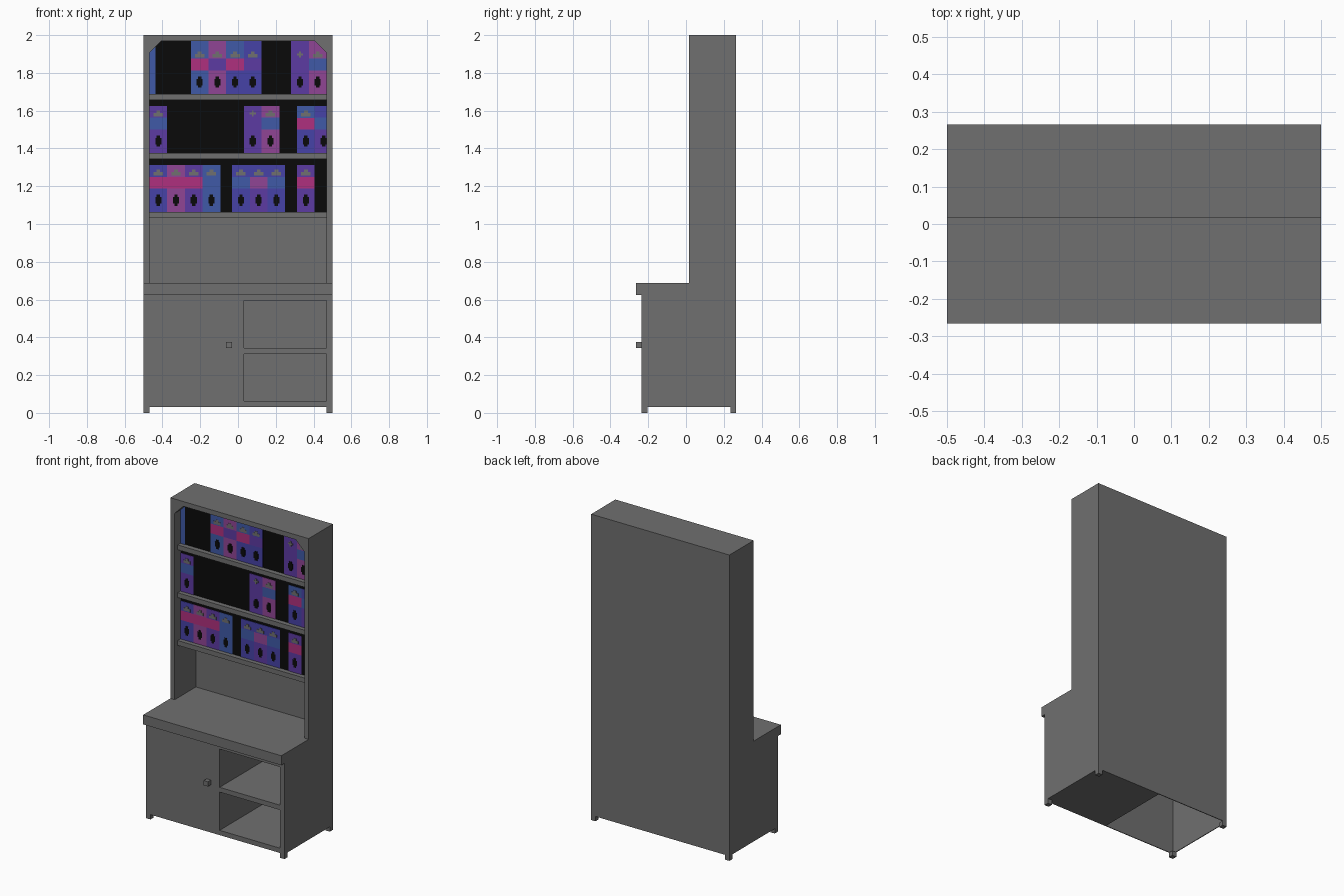
import bpy, bmesh

if "Cube" in bpy.data.objects:
    bpy.data.objects.remove(bpy.data.objects["Cube"])

U = 1 / 32                      # the whole cabinet sits on a 1/32 grid
YF, YB = -0.2656, 0.2656        # counter front, back
BASE_Y, HUTCH_Y = YF + U, 0.0156
BACK_IN = YB - U                # inner face of the back
ART_Y = HUTCH_Y + 2 * U         # plane of the book row art
XI = 15 * U                     # inner half width
T = 0.005                       # thin panel


def material(name, rgb):
    m = bpy.data.materials.new(name)
    m.diffuse_color = (*rgb, 1)
    m.use_nodes = True
    m.node_tree.nodes["Principled BSDF"].inputs["Base Color"].default_value = m.diffuse_color
    return m


MATS = {
    "grey": material("grey", (0.16, 0.16, 0.16)),
    "black": material("black", (0.003, 0.003, 0.003)),
    "blue": material("blue", (0.05, 0.102, 0.39)),
    "indigo": material("indigo", (0.061, 0.055, 0.39)),
    "purple": material("purple", (0.107, 0.043, 0.36)),
    "pink": material("orchid", (0.28, 0.06, 0.30)),
    "magenta": material("magenta", (0.43, 0.03, 0.21)),
}


def finish(name, bm, mat):
    bmesh.ops.recalc_face_normals(bm, faces=bm.faces)
    me = bpy.data.meshes.new(name)
    bm.to_mesh(me)
    bm.free()
    me.materials.append(MATS[mat])
    ob = bpy.data.objects.new(name, me)
    bpy.context.collection.objects.link(ob)
    return ob


def boxes(name, items, mat="grey"):
    """Each item is (x0, x1, y0, y1, z0, z1)."""
    bm = bmesh.new()
    for x0, x1, y0, y1, z0, z1 in items:
        vs = bmesh.ops.create_cube(bm, size=1)["verts"]
        for v in vs:
            v.co.x = x1 if v.co.x > 0 else x0
            v.co.y = y1 if v.co.y > 0 else y0
            v.co.z = z1 if v.co.z > 0 else z0
    return finish(name, bm, mat)


# feet
boxes("feet", [(x, x + U, y, y + U, 0, U)
               for x in (-0.5, 0.5 - U) for y in (BASE_Y, BACK_IN)])

# base cupboard: hollow and open below on the left
boxes("cupboard_door", [(-0.5, U, BASE_Y, BASE_Y + T, U, 20 * U)])
boxes("cupboard_left_side", [(-0.5, -0.5 + T, BASE_Y, YB, U, 20 * U)])
boxes("base_back", [(-0.5, U, YB - T, YB, U, 20 * U)])
boxes("door_knob", [(-2 * U, -U, YF, BASE_Y, 11 * U, 12 * U)])

# open cubbies on the right
boxes("cubby_divider", [(U - T, U, BASE_Y, YB, U, 20 * U)])
boxes("cubby_right_side", [(XI, 0.5, BASE_Y, YB, U, 20 * U)])
boxes("cubby_back", [(U, XI, BACK_IN, YB, U, 20 * U)])
boxes("cubby_shelves", [(U, XI, BASE_Y, BACK_IN, z * U, (z + 1) * U)
                        for z in (1, 10, 19)])

# counter slab
boxes("counter", [(-0.5, 0.5, YF, YB, 20 * U, 22 * U)])

# hutch shell
boxes("hutch_sides", [(x, x + U, HUTCH_Y, YB, 22 * U, 2)
                      for x in (-0.5, 0.5 - U)])
boxes("hutch_top", [(-XI, XI, HUTCH_Y, YB, 63 * U, 2)])
boxes("hutch_back", [(-XI, XI, BACK_IN, YB, 22 * U, 63 * U)])
SHELF_Z = (33, 43, 53)
boxes("hutch_shelves", [(-XI, XI, HUTCH_Y + U, BACK_IN, z * U, (z + 1) * U)
                        for z in SHELF_Z])

# corner braces at the top of the opening
for side, label in ((-1, "left"), (1, "right")):
    bm = bmesh.new()
    pts = [(XI, 63), (XI - 2 * U, 63), (XI, 61)]
    f = bm.faces.new([bm.verts.new((side * x, HUTCH_Y, z * U)) for x, z in pts])
    ext = bmesh.ops.extrude_face_region(bm, geom=[f])["geom"]
    for v in ext:
        if isinstance(v, bmesh.types.BMVert):
            v.co.y = ART_Y
    finish("corner_brace_" + label, bm, "grey")

# dark backing behind the book rows
boxes("dark_backing", [(-XI, XI, ART_Y, ART_Y + T, 34 * U, 63 * U)], "black")

# book rows: (column, width, top, band, bottom) in grid units
ROWS = {
    54: (9, [(0, 1, "blue", "blue", "blue"),
             (7, 3, "blue", "magenta", "blue"),
             (10, 3, "pink", "purple", "pink"),
             (13, 3, "blue", "magenta", "indigo"),
             (16, 3, "indigo", "purple", "indigo"),
             (24, 3, "purple", "purple", "purple"),
             (27, 3, "pink", "blue", "pink")]),
    44: (8, [(0, 3, "purple", "blue", "purple"),
             (16, 3, "purple", "purple", "purple"),
             (19, 3, "pink", "blue", "pink"),
             (25, 3, "blue", "magenta", "indigo"),
             (28, 2, "indigo", "blue", "purple")]),
    34: (8, [(0, 3, "indigo", "magenta", "indigo"),
             (3, 3, "pink", "magenta", "pink"),
             (6, 3, "purple", "magenta", "purple"),
             (9, 3, "blue", "blue", "blue"),
             (14, 3, "indigo", "blue", "indigo"),
             (17, 3, "indigo", "pink", "purple"),
             (20, 3, "indigo", "blue", "indigo"),
             (25, 3, "purple", "magenta", "purple")]),
}
parts = {c: [] for c in ("blue", "indigo", "purple", "pink", "magenta")}
emblems, marks = [], []
y0, y1 = ART_Y - 0.003, ART_Y


def mark(target, cx, cz, w, h):
    target.append((cx - w / 2, min(cx + w / 2, XI), y0 - 0.002, y0, cz - h / 2, cz + h / 2))


for zrow, (height, books) in ROWS.items():
    z = zrow * U
    for col, w, top, band, bottom in books:
        x0 = -XI + col * U
        x1 = x0 + w * U
        for colour, a, b in ((bottom, 0, 4), (band, 4, 6), (top, 6, height)):
            parts[colour].append((x0, x1, y0, y1, z + a * U, z + b * U))
        cx = x0 + 1.5 * U
        if w >= 2:                                   # dark mark on the spine
            mark(marks, cx, z + 0.064, 0.018, 0.06)
            mark(marks, cx, z + 0.064, 0.032, 0.034)
        if w == 3 and top == band == bottom == "purple":   # cross emblem
            mark(emblems, cx, z + 0.21, 0.032, 0.01)
            mark(emblems, cx, z + 0.21, 0.01, 0.034)
        elif w == 3:                                 # stepped emblem
            mark(emblems, cx, z + 0.203, 0.05, 0.018)
            mark(emblems, cx, z + 0.218, 0.02, 0.014)

for colour, items in parts.items():
    boxes(colour + "_book_spines", items, colour)
boxes("spine_emblems", emblems, "grey")
boxes("spine_dark_marks", marks, "black")
